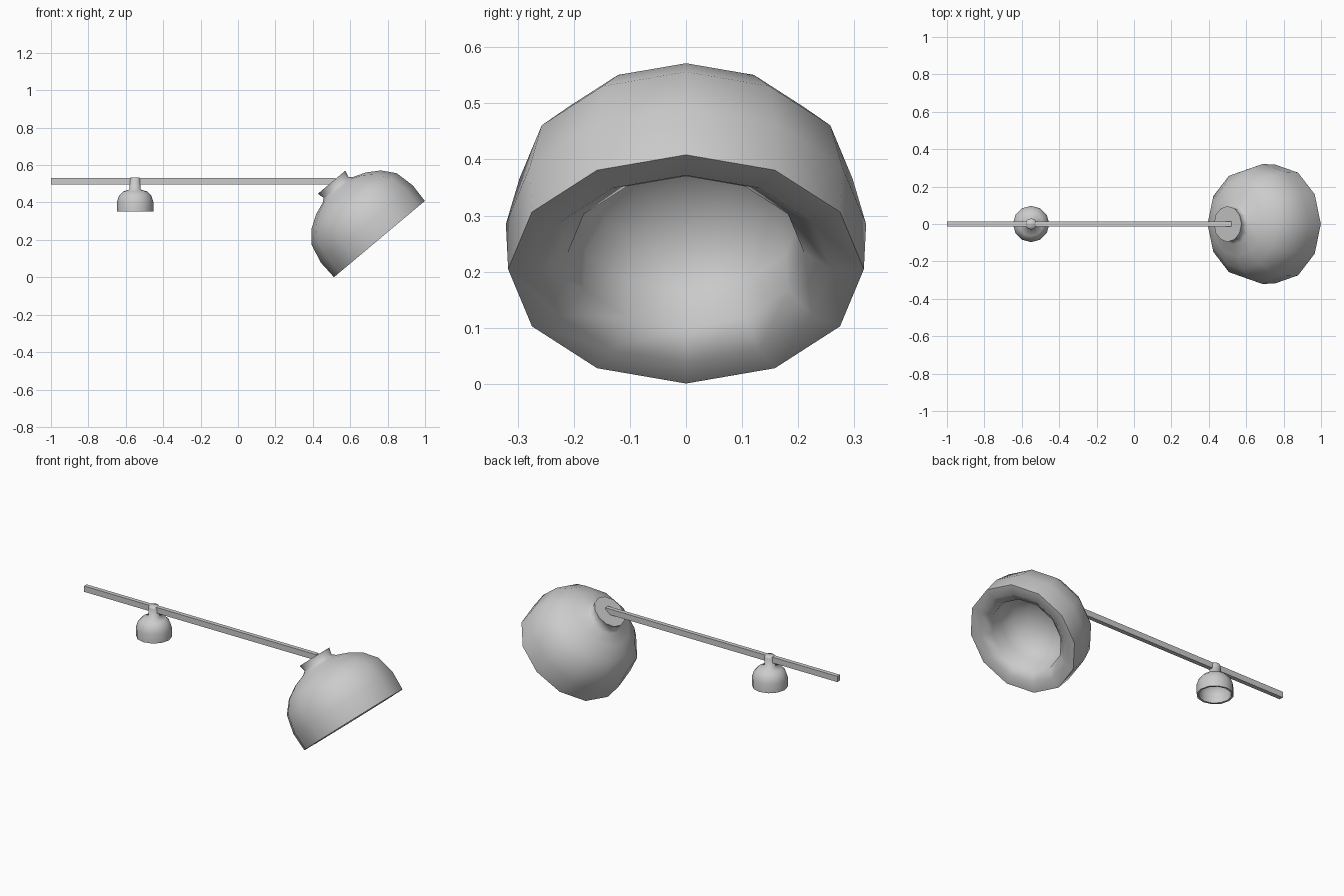
import bpy, bmesh, math
from mathutils import Matrix

cube = bpy.data.objects.get("Cube")
if cube:
    bpy.data.objects.remove(cube, do_unlink=True)

# One painted metal colour
grey = bpy.data.materials.new("light_grey_metal")
grey.use_nodes = True
colour = (0.6, 0.6, 0.6, 1)
grey.diffuse_color = colour
grey.node_tree.nodes["Principled BSDF"].inputs["Base Color"].default_value = colour


def finish(name, bm, smooth_angle=None):
    bmesh.ops.recalc_face_normals(bm, faces=bm.faces)
    mesh = bpy.data.meshes.new(name)
    bm.to_mesh(mesh)
    bm.free()
    mesh.materials.append(grey)
    if smooth_angle:
        mesh.shade_smooth()
        mesh.set_sharp_from_angle(angle=math.radians(smooth_angle))
    obj = bpy.data.objects.new(name, mesh)
    bpy.context.collection.objects.link(obj)
    return obj


def lathe(name, profile, sides, smooth_angle):
    """Turn (radius, height) points about z; both ends are capped."""
    bm = bmesh.new()
    rings = []
    for r, h in profile:
        turns = [2 * math.pi * i / sides for i in range(sides)]
        rings.append([bm.verts.new((r * math.cos(a), r * math.sin(a), h)) for a in turns])
    for low, high in zip(rings, rings[1:]):
        for i in range(sides):
            j = (i + 1) % sides
            bm.faces.new((low[i], low[j], high[j], high[i]))
    bm.faces.new(rings[0])
    bm.faces.new(rings[-1])
    return finish(name, bm, smooth_angle)


# Large shade with a thick rolled lip, inner bowl and flared neck, tilted outward
shade = lathe("lamp_shade", [
    (0.04, 0.24), (0.10, 0.225), (0.165, 0.185), (0.205, 0.12), (0.21, 0.04), (0.26, 0),
    (0.317, 0), (0.321, 0.105), (0.297, 0.21), (0.242, 0.276), (0.172, 0.320),
    (0.107, 0.344), (0.087, 0.361), (0.096, 0.397)], 12, 75)
shade.location = (0.756, 0, 0.2045)
shade.rotation_euler.y = math.radians(-40)

# Small hollow cup hanging under the arm, in one piece with its stem
cup = lathe("small_cup", [
    (0.03, 0.455), (0.06, 0.445), (0.077, 0.425), (0.085, 0.40), (0.086, 0.352),
    (0.097, 0.351), (0.097, 0.405), (0.086, 0.437), (0.064, 0.459), (0.03, 0.469),
    (0.03, 0.522), (0.024, 0.533)], 12, 75)
cup.location.x = -0.55

# Straight square arm
bm = bmesh.new()
bmesh.ops.create_cube(bm, size=1, matrix=Matrix.Translation((-0.24, 0, 0.5145))
                      @ Matrix.Diagonal((1.52, 0.025, 0.034, 1)))
finish("arm", bm)
